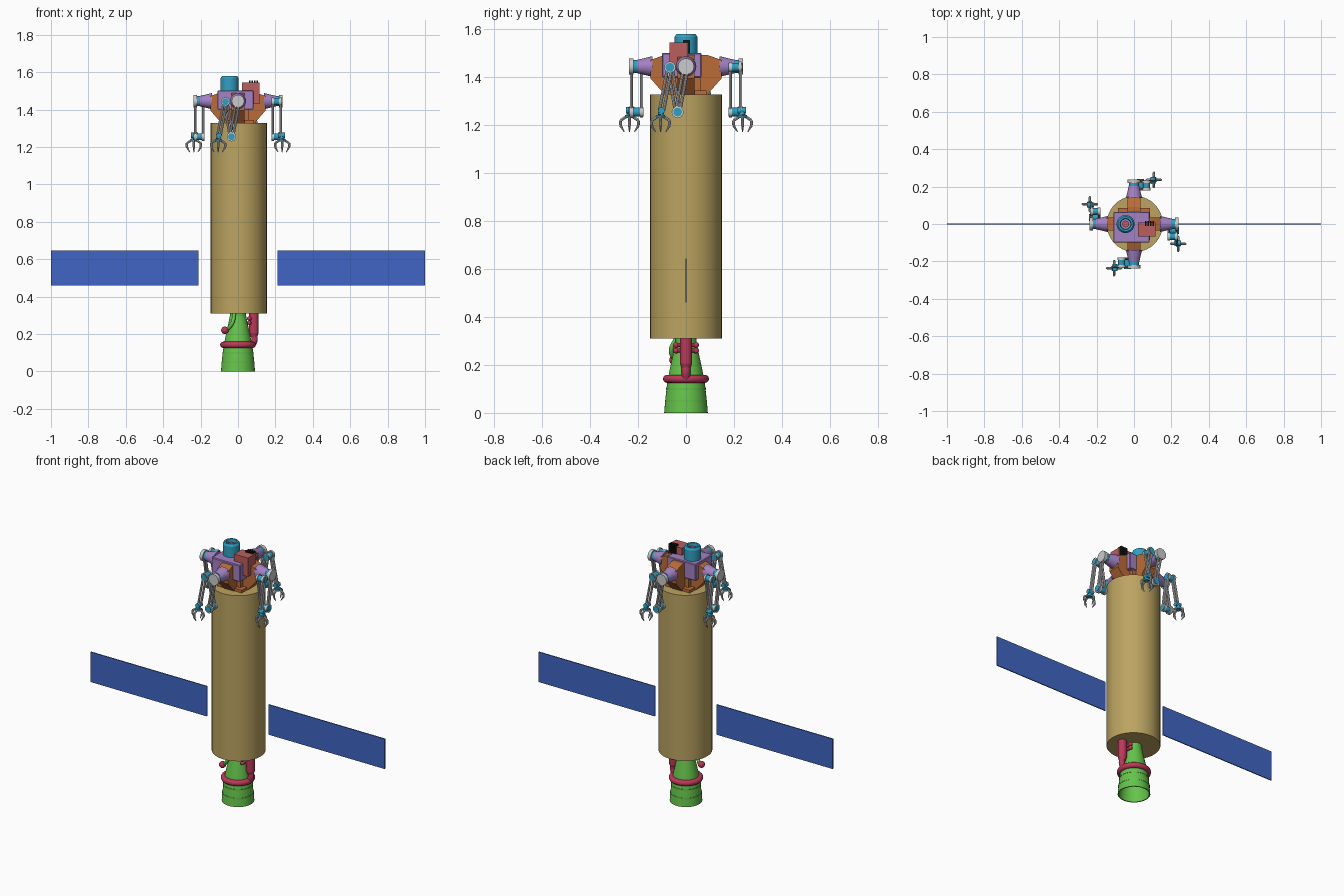
import bpy, bmesh, math
from mathutils import Vector, Matrix

if "Cube" in bpy.data.objects:
    bpy.data.objects.remove(bpy.data.objects["Cube"])


def mat(name, *rgb):
    m = bpy.data.materials.new(name)
    m.diffuse_color = (*rgb, 1)
    m.use_nodes = True
    m.node_tree.nodes["Principled BSDF"].inputs["Base Color"].default_value = m.diffuse_color
    return m


GOLD = mat("gold", 0.50, 0.37, 0.12)
NAVY = mat("panel_blue", 0.05, 0.13, 0.55)
GREEN = mat("green", 0.13, 0.55, 0.07)
RED = mat("crimson", 0.50, 0.04, 0.10)
ORANGE = mat("orange", 0.50, 0.15, 0.04)
PURPLE = mat("purple", 0.37, 0.22, 0.55)
CYAN = mat("cyan", 0.03, 0.35, 0.55)
ROSE = mat("rose", 0.50, 0.11, 0.11)
BLACK = mat("black", 0.01, 0.01, 0.01)


def finish(bm, name, m=None, smooth=True, xf=None):
    bmesh.ops.recalc_face_normals(bm, faces=bm.faces[:])
    if xf is not None:
        bm.transform(xf)
    me = bpy.data.meshes.new(name)
    bm.to_mesh(me)
    bm.free()
    ob = bpy.data.objects.new(name, me)
    bpy.context.collection.objects.link(ob)
    if m:
        me.materials.append(m)
    if smooth:
        bpy.ops.object.select_all(action='DESELECT')
        ob.select_set(True)
        bpy.context.view_layer.objects.active = ob
        bpy.ops.object.shade_smooth_by_angle(angle=math.radians(32))
    return ob


def add_cone(bm, a, b, r1, r2=None, n=16):
    a, b = Vector(a), Vector(b)
    d = b - a
    rot = d.to_track_quat('Z', 'Y').to_matrix().to_4x4()
    bmesh.ops.create_cone(bm, cap_ends=True, segments=n, radius1=r1, radius2=r1 if r2 is None else r2,
                          depth=d.length, matrix=Matrix.Translation((a + b) / 2) @ rot)


def rods(name, segs, m=None, xf=None, n=16):
    bm = bmesh.new()
    for s in segs:
        add_cone(bm, *s, n=n)
    return finish(bm, name, m, True, xf)


def box(name, lo, hi, m=None, bevel=0):
    lo, hi = Vector(lo), Vector(hi)
    bm = bmesh.new()
    bmesh.ops.create_cube(bm, size=1, matrix=Matrix.Translation((lo + hi) / 2) @ Matrix.Diagonal((*(hi - lo), 1)))
    if bevel:
        bmesh.ops.bevel(bm, geom=bm.edges[:], offset=bevel, segments=1, affect='EDGES')
    return finish(bm, name, m, False)


def lathe(name, prof, m, at=(0, 0, 0), n=40, closed=True):
    # revolve an (r, z) profile about the z axis
    bm = bmesh.new()
    rings = [[bm.verts.new((r * math.cos(2 * math.pi * i / n), r * math.sin(2 * math.pi * i / n), z))
              for i in range(n)] for r, z in prof]
    pairs = list(zip(rings, rings[1:])) + ([(rings[-1], rings[0])] if closed else [])
    for p, q in pairs:
        for i in range(n):
            j = (i + 1) % n
            bm.faces.new((p[i], p[j], q[j], q[i]))
    if not closed:
        bm.faces.new(rings[0])
        bm.faces.new(rings[-1])
    return finish(bm, name, m, True, Matrix.Translation(at))


def tube(name, pts, r, m):
    cu = bpy.data.curves.new(name, 'CURVE')
    cu.dimensions = '3D'
    cu.bevel_depth, cu.bevel_resolution, cu.use_fill_caps = r, 3, True
    sp = cu.splines.new('BEZIER')
    sp.bezier_points.add(len(pts) - 1)
    for bp, p in zip(sp.bezier_points, pts):
        bp.co = p
        bp.handle_left_type = bp.handle_right_type = 'AUTO'
    cu.materials.append(m)
    ob = bpy.data.objects.new(name, cu)
    bpy.context.collection.objects.link(ob)


def balls(name, pts, r, m):
    bm = bmesh.new()
    for p in pts:
        bmesh.ops.create_uvsphere(bm, u_segments=16, v_segments=10, radius=r, matrix=Matrix.Translation(p))
    finish(bm, name, m)


def prism(name, prof, half, m, xf):
    # extrude an (x, z) profile symmetrically along y
    bm = bmesh.new()
    f = bm.faces.new([bm.verts.new((x, -half, z)) for x, z in prof])
    ext = bmesh.ops.extrude_face_region(bm, geom=[f])
    bmesh.ops.translate(bm, vec=(0, 2 * half, 0), verts=[v for v in ext['geom'] if isinstance(v, bmesh.types.BMVert)])
    return finish(bm, name, m, False, xf)


# Main body and solar panels
rods("body", [((0.004, 0, 0.31), (0.004, 0, 1.328), 0.15)], GOLD, n=40)
for s, side in ((1, "right"), (-1, "left")):
    a, b = sorted((s * 0.21, s * 1.0))
    box(side + "_solar_panel", (a, -0.003, 0.46), (b, 0.003, 0.645), NAVY)

# Engine bell: hollow, with stiffening bands
outer = [(0.091, 0), (0.086, 0.06), (0.078, 0.13), (0.066, 0.19), (0.053, 0.25), (0.040, 0.315)]
lathe("nozzle", outer + [(r - 0.006, z) for r, z in reversed(outer)], GREEN)
for z, r in ((0.05, 0.0885), (0.10, 0.0835)):
    lathe("nozzle_band", [(r - 0.004, z - 0.004), (r, z - 0.004), (r, z + 0.004), (r - 0.004, z + 0.004)], GREEN)
rods("engine_throat_plug", [((0, 0, 0.27), (0, 0, 0.315), 0.044)], GREEN, n=32)

# Fuel manifold ring and plumbing
ring = [(0.079 + 0.017 * math.cos(t * math.pi / 6), 0.142 + 0.017 * math.sin(t * math.pi / 6)) for t in range(12)]
lathe("manifold_ring", ring, RED)
rods("turbopump", [((0.085, 0, 0.205), (0.085, 0, 0.315), 0.025),
                   ((0.085, 0, 0.185), (0.085, 0, 0.205), 0.018, 0.025)], RED)
tube("feed_pipe", [(0.085, 0, 0.20), (0.088, 0, 0.17), (0.078, 0, 0.142)], 0.018, RED)
balls("pump_fittings", [(0.06, y, z) for y in (-0.042, 0.042) for z in (0.26, 0.283)], 0.012, RED)
rods("pump_crossbars", [((0.06, -0.042, z), (0.06, 0.042, z), 0.009) for z in (0.26, 0.283)], RED)
balls("pressure_ball", [(-0.07, -0.05, 0.22)], 0.02, RED)
tube("igniter_pipe", [(-0.02, -0.04, 0.31), (-0.03, -0.062, 0.26), (-0.06, -0.045, 0.22)], 0.01, GREEN)

# Top hub with four wedge-shaped brackets
box("hub_base", (-0.06, -0.06, 1.325), (0.06, 0.06, 1.49), ORANGE)
box("hub_plate", (-0.085, -0.085, 1.326), (0.085, 0.085, 1.345), ORANGE)
wedge = [(0, 1.327), (0.088, 1.327), (0.148, 1.395), (0.148, 1.472), (0.09, 1.493), (0, 1.493)]

# Instruments on the hub
box("instrument_box", (-0.11, -0.10, 1.40), (0.083, 0.065, 1.502), PURPLE, 0.004)
box("camera_box", (0.022, -0.068, 1.43), (0.115, 0.008, 1.545), ROSE)
for i in range(4):
    x = 0.06 + i * 0.013
    box("cooling_fin", (x, -0.012, 1.50), (x + 0.008, 0.016, 1.555), BLACK)
lathe("sensor_housing", [(0.048, 1.49), (0.048, 1.568), (0.04, 1.58), (0.03, 1.58), (0.026, 1.562), (0.026, 1.49)],
      CYAN, (-0.045, 0, 0), 32)
rods("sensor_lens", [((-0.045, 0, 1.50), (-0.045, 0, 1.566), 0.018)], ROSE)

# Four identical folded arms, a quarter turn apart (built on +x)
Z = 1.445
sh, el, up, wr = (0, Z), (-0.035, 1.255), (-0.067, 1.442), (-0.102, 1.262)


def at(r, p):
    return (r, p[0], p[1])


def hub(p, r1, r2, rad):
    return (at(r1, p), at(r2, p), rad)


for k, nm in enumerate(("right", "back", "left", "front")):
    xf = Matrix.Rotation(k * math.pi / 2, 4, 'Z')
    prism(nm + "_bracket", wedge, 0.036, ORANGE, xf)
    rods(nm + "_shoulder_cone", [((0.14, 0, Z), (0.203, 0, Z), 0.043, 0.028)], PURPLE, xf, 24)
    # Cyan joint drums with grey end discs
    rods(nm + "_joints", [hub(sh, 0.2, 0.22, 0.027), hub(el, 0.178, 0.24, 0.018), hub(up, 0.178, 0.236, 0.018),
                          hub(wr, 0.215, 0.25, 0.014)], CYAN, xf)
    rods(nm + "_joint_discs", [hub(sh, 0.218, 0.238, 0.034), hub(el, 0.22, 0.236, 0.025), hub(el, 0.18, 0.192, 0.022),
                               hub(up, 0.22, 0.232, 0.024), hub(up, 0.18, 0.192, 0.022)], None, xf)
    # Each link is a pair of slim bars
    segs = []
    for p, q, r in ((sh, el, 0.228), (el, up, 0.185), (up, wr, 0.228)):
        for o in (-0.009, 0.009):
            segs.append(((r, p[0] + o, p[1]), (r, q[0] + o, q[1]), 0.0065))
    rods(nm + "_links", segs, None, xf, 8)
    # Gripper: palm with four bent fingers
    c = Vector((0.236, -0.106, 1.242))
    rods(nm + "_palm", [(at(0.232, wr), c, 0.012), (c, c - Vector((0, 0, 0.012)), 0.018)], CYAN, xf)
    segs = []
    for j in range(4):
        d = Vector((math.cos(j * math.pi / 2), math.sin(j * math.pi / 2), 0))
        a = c + d * 0.01 + Vector((0, 0, -0.004))
        b = c + d * 0.037 + Vector((0, 0, -0.022))
        e = c + d * 0.038 + Vector((0, 0, -0.042))
        t = c + d * 0.021 + Vector((0, 0, -0.070))
        segs += [(a, b, 0.006), (b, e, 0.0065), (e, t, 0.006, 0.002)]
    rods(nm + "_fingers", segs, None, xf, 8)
